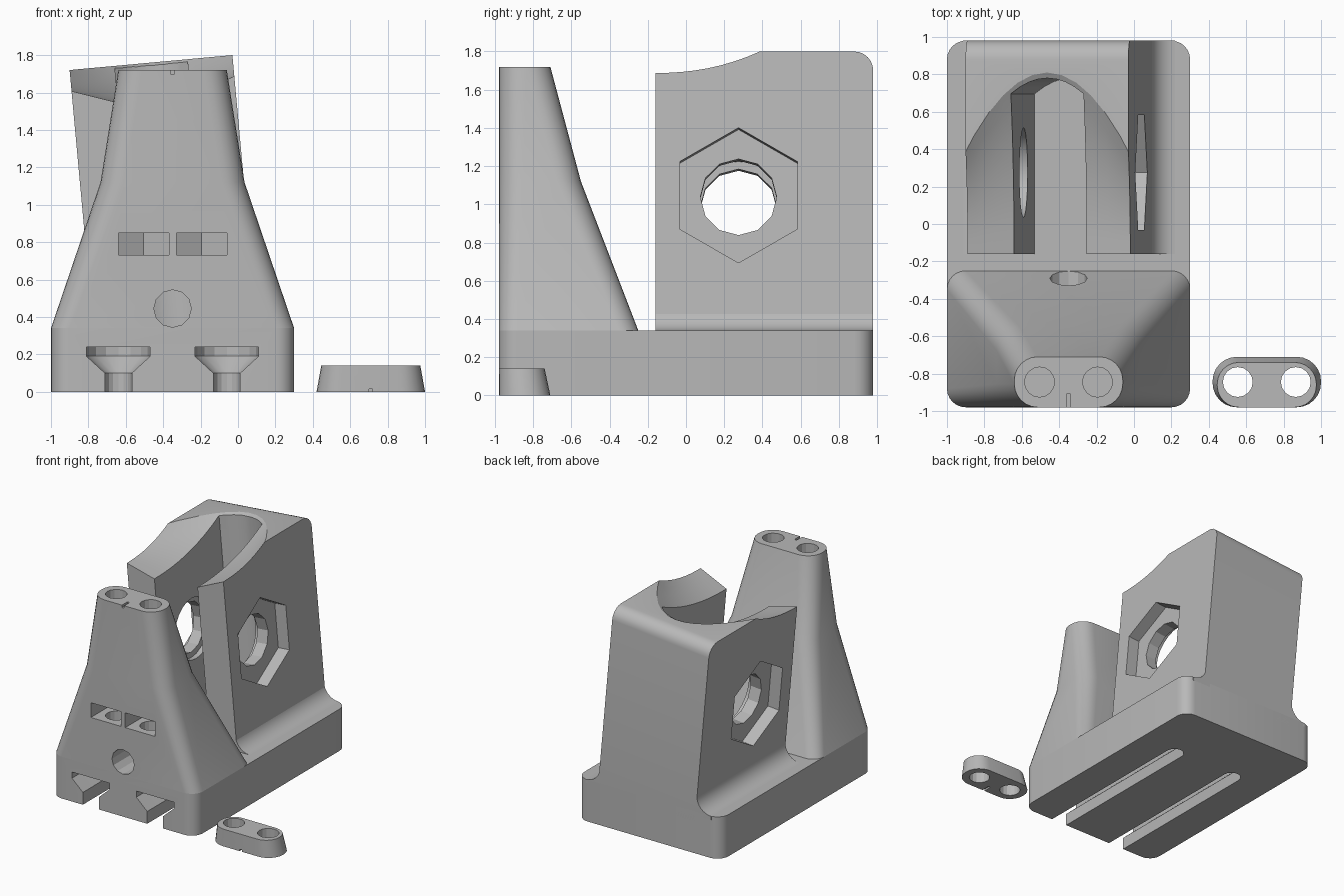
import bpy, bmesh
from math import sin, cos, pi, radians
from mathutils import Matrix

if "Cube" in bpy.data.objects:
    bpy.data.objects.remove(bpy.data.objects["Cube"])

grey = bpy.data.materials.new("plain_grey")
grey.use_nodes = True
GREY = (0.48, 0.48, 0.48, 1)
grey.diffuse_color = GREY
grey.node_tree.nodes["Principled BSDF"].inputs["Base Color"].default_value = GREY


def loft(name, rings):
    """Closed solid skinned through rings of equal length."""
    bm = bmesh.new()
    loops = [[bm.verts.new(p) for p in ring] for ring in rings]
    for a, b in zip(loops, loops[1:]):
        for i in range(len(a)):
            j = (i + 1) % len(a)
            bm.faces.new((a[i], a[j], b[j], b[i]))
    bm.faces.new(loops[0])
    bm.faces.new(loops[-1])
    bmesh.ops.recalc_face_normals(bm, faces=bm.faces)
    me = bpy.data.meshes.new(name)
    bm.to_mesh(me)
    bm.free()
    me.materials.append(grey)
    ob = bpy.data.objects.new(name, me)
    bpy.context.collection.objects.link(ob)
    return ob


def prism(name, pts, axis, lo, hi):
    place = {"x": lambda u, v, d: (d, u, v),
             "y": lambda u, v, d: (u, d, v),
             "z": lambda u, v, d: (u, v, d)}[axis]
    return loft(name, [[place(u, v, d) for u, v in pts] for d in (lo, hi)])


def arc(cx, cy, r, a0, a1, n=6):
    return [(cx + r * cos(radians(a0 + (a1 - a0) * i / n)),
             cy + r * sin(radians(a0 + (a1 - a0) * i / n))) for i in range(n + 1)]


def circle(cx, cy, r, n=12, start=0):
    return arc(cx, cy, r, start, start + 360, n)[:-1]


def box_pts(x0, x1, y0, y1):
    return [(x0, y0), (x1, y0), (x1, y1), (x0, y1)]


def rounded(x0, x1, y0, y1, r, z):
    pts = (arc(x1 - r, y1 - r, r, 0, 90) + arc(x0 + r, y1 - r, r, 90, 180)
           + arc(x0 + r, y0 + r, r, 180, 270) + arc(x1 - r, y0 + r, r, 270, 360))
    return [(x, y, z) for x, y in pts]


def cut(ob, cutters):
    bpy.context.view_layer.objects.active = ob
    for c in cutters:
        mod = ob.modifiers.new("cut", "BOOLEAN")
        mod.operation, mod.solver, mod.object = "DIFFERENCE", "EXACT", c
        bpy.ops.object.modifier_apply(modifier=mod.name)
        bpy.data.objects.remove(c)


FRONT, BACK, DECK = -0.98, 0.98, 0.34

# Base plate with two undercut bolt channels
base = loft("base_plate", [rounded(-1, 0.3, FRONT, BACK, 0.1, z) for z in (0, DECK)])


def channel(cx):
    rings = []
    for z, r in ((-0.05, 0.072), (0.1, 0.072), (0.19, 0.17), (0.24, 0.17)):
        pts = [(cx + r, -1.1)] + arc(cx, 0.42, r, 0, 180, 8) + [(cx - r, -1.1)]
        rings.append([(x, y, z) for x, y in pts])
    return loft("channel_cutter", rings)


cut(base, [channel(-0.64), channel(-0.06)])

# Front tower with screw holes, nut pockets and a cross hole
tower = loft("front_tower", [
    rounded(-1, 0.3, FRONT, -0.25, 0.1, DECK),
    rounded(-0.735, 0.035, FRONT, -0.55, 0.125, 1.12),
    rounded(-0.64, -0.06, FRONT, -0.71, 0.125, 1.72)])
tower_cuts = [prism("cross_hole", circle(-0.35, 0.445, 0.1), "y", -1.1, 0),
              prism("notch", box_pts(-0.36, -0.34, -1.1, -0.91), "z", 1.7, 1.8)]
for cx in (-0.505, -0.195):
    pocket = [(cx - 0.135, -1.1), (cx + 0.135, -1.1), (cx + 0.135, -0.767),
              (cx, -0.69), (cx - 0.135, -0.767)]
    tower_cuts.append(prism("nut_pocket", pocket, "z", 0.73, 0.85))
    tower_cuts.append(prism("screw_hole", circle(cx, -0.845, 0.08, 16), "z", 0.62, 1.8))
cut(tower, tower_cuts)

# Rear holder block, shaped upright and then leaned sideways
HALF, TOP, FACE = 0.437, 1.426, -0.16
side = ([(FACE, -0.05), (BACK, -0.05)] + arc(BACK - 0.1, TOP - 0.1, 0.1, 0, 90)
        + [(FACE, TOP)])
block = prism("holder_block", side, "x", -HALF, HALF)


def rim(x):
    return 0.81 - 2.2 * x * x


# Flared mouth: a dished floor rising to a curved rim
columns = [-0.47 + 0.94 * i / 12 for i in range(13)]
mouth_rings = []
for x in columns:
    floor = 1.16 + 0.35 * abs(x)
    ring = [(x, -0.4, 1.6), (x, -0.4, floor)]
    for j in range(9):
        t = j / 8
        ring.append((x, FACE + t * (rim(x) - FACE), floor + (TOP - floor) * t ** 2.2))
    ring.append((x, rim(x), 1.6))
    mouth_rings.append(ring)
mouth = loft("mouth_cutter", mouth_rings)

# Open slot down to the deck, closed by a curved back wall
W = 0.195
wall = [W - 2 * W * i / 8 for i in range(9)]
slot = prism("slot_cutter", [(-W, -0.4), (W, -0.4)] + [(x, rim(x) - 0.03) for x in wall],
             "z", -0.2, 1.6)

# Cross bore with hexagonal recesses outside and shallow round recesses inside
BY, BZ = 0.275, 0.67
bores = [prism("bore", circle(BY, BZ, 0.2), "x", -0.6, 0.6),
         prism("inner_recess", circle(BY, BZ, 0.24, 24), "x", -0.24, 0.24)]
for s in (-1, 1):
    bores.append(prism("hex_recess", circle(BY, BZ, 0.355, 6, 30), "x", s * 0.337, s * 0.6))
cut(block, [slot, mouth] + bores)
block.data.transform(Matrix.Translation((-0.335, 0, DECK))
                     @ Matrix.Rotation(radians(-5.24), 4, "Y"))

# Concave fillets between block and base
parts = [base, tower, block]
R = 0.13
for name, x, s in (("left_fillet", 0.088, 1), ("right_fillet", -0.783, -1)):
    curve = [(x + s * (R + u), DECK + R + v) for u, v in arc(0, 0, R, 180, 270, 8)]
    pts = [(x - s * 0.04, DECK - 0.03), (x - s * 0.04, DECK + R)] + curve
    pts.append((x + s * R, DECK - 0.03))
    parts.append(prism(name, pts, "y", FACE, BACK))

# Loose clamp bar with two holes
clamp = loft("clamp_bar", [rounded(0.42, 1, FRONT, -0.71, 0.13, 0),
                           rounded(0.445, 0.975, FRONT, -0.74, 0.115, 0.14)])
cut(clamp, [prism("clamp_hole", circle(cx, -0.845, 0.08, 16), "z", -0.1, 0.3)
            for cx in (0.555, 0.865)]
    + [prism("notch", box_pts(0.7, 0.72, -1.1, -0.91), "z", -0.1, 0.015)])
parts.append(clamp)

# Smooth the rounded corners, keep edges crisp
bpy.ops.object.select_all(action="DESELECT")
for ob in parts:
    ob.select_set(True)
bpy.context.view_layer.objects.active = base
bpy.ops.object.shade_smooth_by_angle(angle=radians(20))
